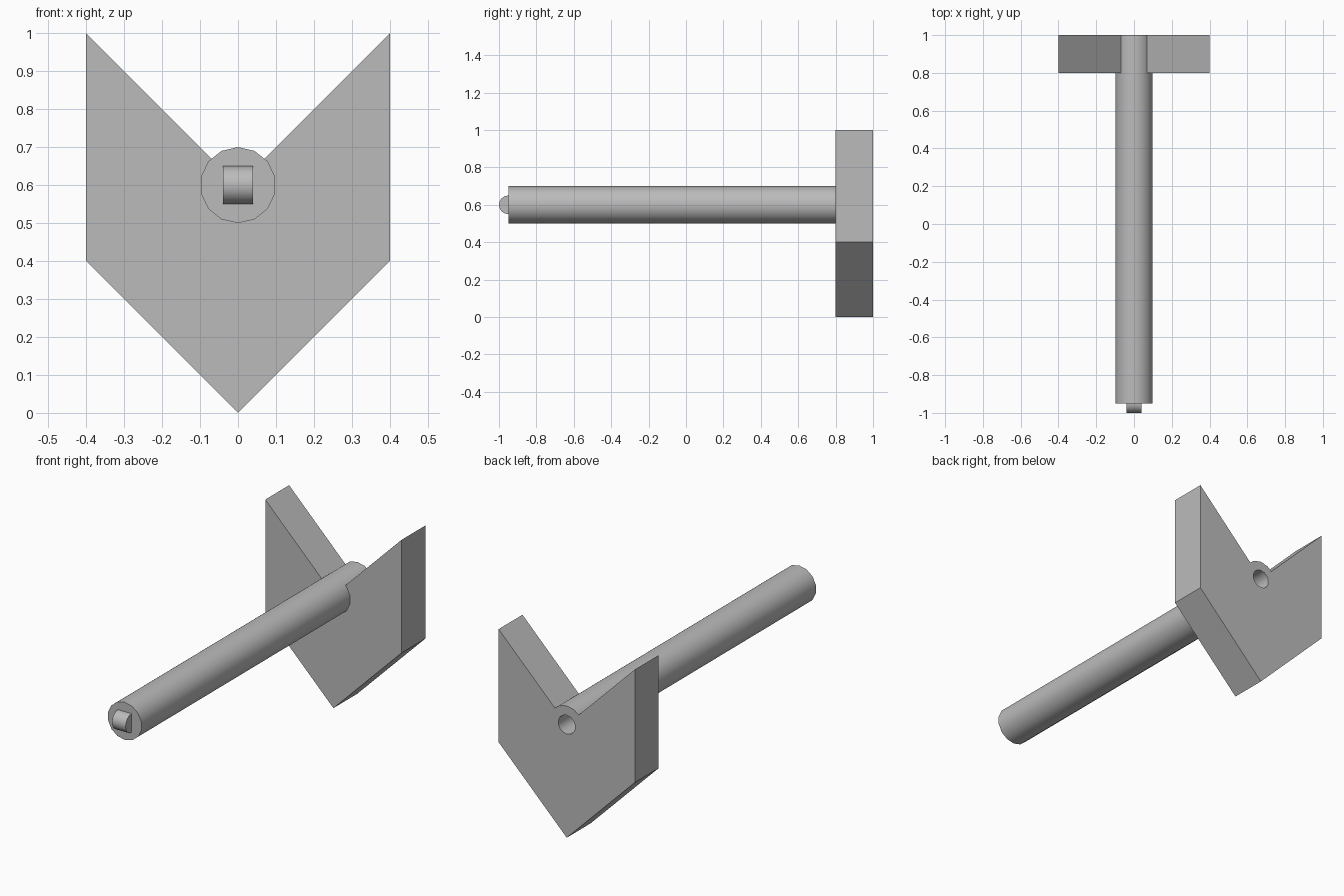
import bpy, bmesh
from math import radians
from mathutils import Matrix

cube = bpy.data.objects.get("Cube")
if cube:
    bpy.data.objects.remove(cube, do_unlink=True)

grey = bpy.data.materials.new("plain_grey")
grey.use_nodes = True
colour = (0.5, 0.5, 0.5, 1)
grey.diffuse_color = colour
grey.node_tree.nodes["Principled BSDF"].inputs["Base Color"].default_value = colour

AXIS_Z = 0.6


def add_object(name, bm):
    bmesh.ops.recalc_face_normals(bm, faces=bm.faces)
    mesh = bpy.data.meshes.new(name)
    bm.to_mesh(mesh)
    bm.free()
    mesh.materials.append(grey)
    obj = bpy.data.objects.new(name, mesh)
    bpy.context.collection.objects.link(obj)
    return obj


def rod(name, radius, length, centre_y, sides=14, turn=Matrix.Rotation(radians(90), 4, "X")):
    bm = bmesh.new()
    bmesh.ops.create_cone(bm, cap_ends=True, segments=sides, radius1=radius,
                          radius2=radius, depth=length,
                          matrix=Matrix.Translation((0, centre_y, AXIS_Z)) @ turn)
    return add_object(name, bm)


def select(obj):
    bpy.ops.object.select_all(action="DESELECT")
    obj.select_set(True)
    bpy.context.view_layer.objects.active = obj


def cut(obj, cutter):
    cutter.hide_render = True
    mod = obj.modifiers.new("cut", "BOOLEAN")
    mod.operation = "DIFFERENCE"
    mod.solver = "EXACT"
    mod.object = cutter
    select(obj)
    bpy.ops.object.modifier_apply(modifier=mod.name)
    bpy.data.objects.remove(cutter, do_unlink=True)


# Notched arrow-shaped end plate
outline = [(-0.4, 0.4), (0, 0), (0.4, 0.4), (0.4, 1), (0, 0.6), (-0.4, 1)]
bm = bmesh.new()
face = bm.faces.new([bm.verts.new((x, 0.8, z)) for x, z in outline])
side = bmesh.ops.extrude_face_region(bm, geom=[face])
bmesh.ops.translate(bm, vec=(0, 0.2, 0),
                    verts=[v for v in side["geom"] if isinstance(v, bmesh.types.BMVert)])
plate = add_object("end_plate", bm)
cut(plate, rod("shaft_cutter", 0.1, 0.6, 0.9))

# Shaft running through the plate, with a socket in its back end
shaft = rod("shaft", 0.1, 1.95, 0.025)
cut(shaft, rod("socket_cutter", 0.05, 0.4, 1.0))

# Rounded tab on the front end
tab = rod("front_tab", 0.05, 0.08, -0.95, 16, Matrix.Rotation(radians(90), 4, "Y"))

for part in (shaft, tab):
    select(part)
    bpy.ops.object.shade_smooth_by_angle(angle=radians(30))
